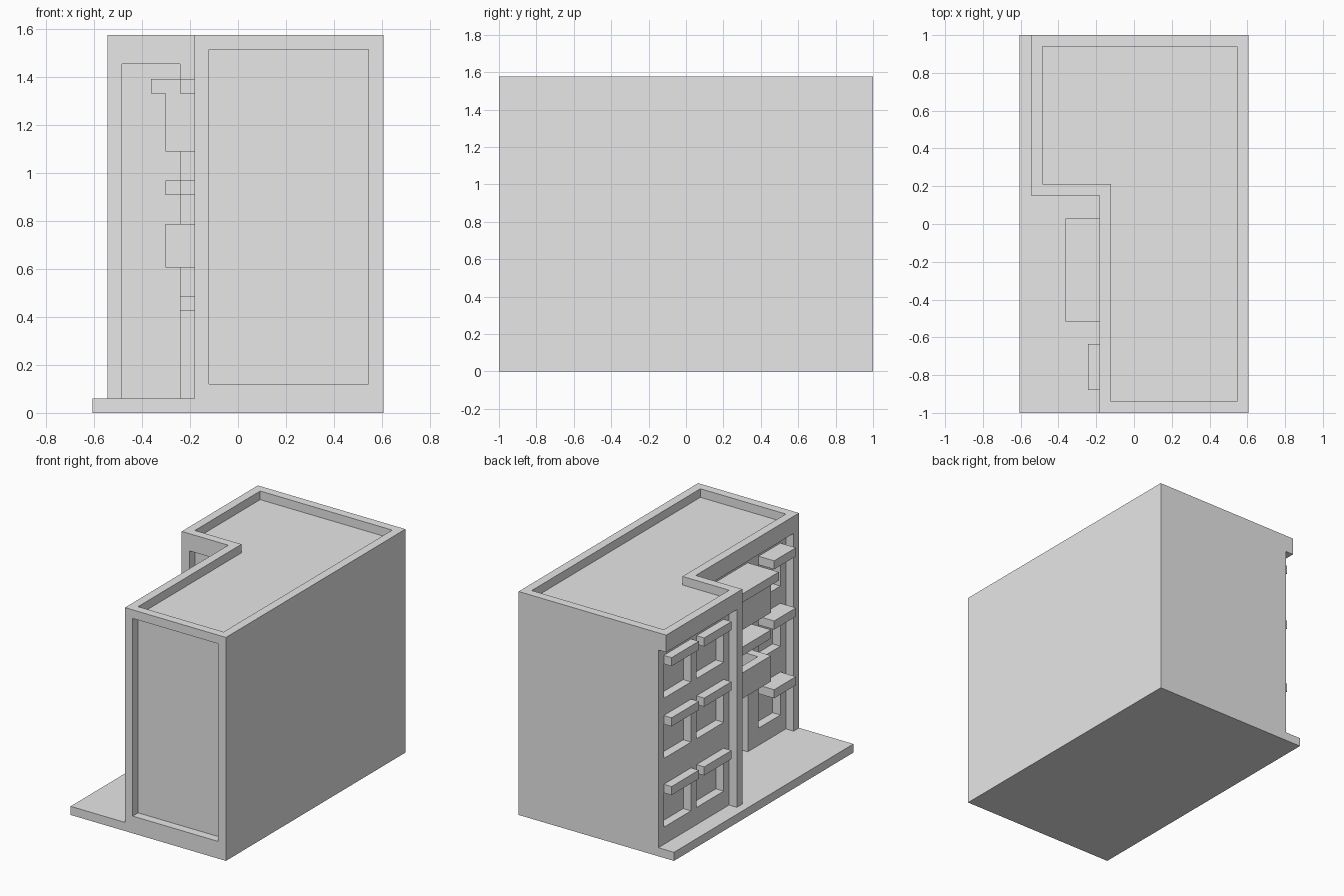
import bpy, bmesh

if "Cube" in bpy.data.objects:
    bpy.data.objects.remove(bpy.data.objects["Cube"], do_unlink=True)

U = 2 / 33  # building module: the block is 33 modules long

plaster = bpy.data.materials.new("light_grey_plaster")
plaster.use_nodes = True
plaster.diffuse_color = (0.8, 0.8, 0.8, 1)
plaster.node_tree.nodes["Principled BSDF"].inputs["Base Color"].default_value = (0.8, 0.8, 0.8, 1)


def prism(name, outline, z0, z1):
    """Extrude a plan outline (in modules) from z0 to z1."""
    bm = bmesh.new()
    base = bm.faces.new([bm.verts.new((x * U, y * U, z0 * U)) for x, y in outline])
    top = bmesh.ops.extrude_face_region(bm, geom=[base])["geom"]
    bmesh.ops.translate(bm, vec=(0, 0, (z1 - z0) * U),
                        verts=[g for g in top if isinstance(g, bmesh.types.BMVert)])
    bmesh.ops.recalc_face_normals(bm, faces=bm.faces)
    mesh = bpy.data.meshes.new(name)
    bm.to_mesh(mesh)
    bm.free()
    mesh.materials.append(plaster)
    obj = bpy.data.objects.new(name, mesh)
    bpy.context.collection.objects.link(obj)
    return obj


def box(name, x, y, z):
    (x0, x1), (y0, y1) = x, y
    return prism(name, [(x0, y0), (x1, y0), (x1, y1), (x0, y1)], *z)


def combine(target, tool, operation="DIFFERENCE"):
    """Apply a boolean and discard the tool."""
    tool.hide_render = True
    mod = target.modifiers.new("cut", "BOOLEAN")
    mod.operation, mod.solver, mod.object = operation, "EXACT", tool
    bpy.context.view_layer.objects.active = target
    bpy.ops.object.modifier_apply(modifier=mod.name)
    bpy.data.objects.remove(tool, do_unlink=True)


def cut(target, x, y, z):
    combine(target, box("cutter", x, y, z))


# L-shaped block standing on a pavement slab
building = box("building", (-10, 10), (-16.5, 16.5), (0, 1))
block = [(-3, -16.5), (10, -16.5), (10, 16.5), (-9, 16.5), (-9, 2.5), (-3, 2.5)]
combine(building, prism("block", block, 0, 26), "UNION")

# Sunken roof behind a parapet
roof = [(-2, -15.5), (9, -15.5), (9, 15.5), (-8, 15.5), (-8, 3.5), (-2, 3.5)]
combine(building, prism("roof_cutter", roof, 25, 27))

# Recessed wall panels
cut(building, (-2, 9), (-18, -15.5), (2, 25))      # front
cut(building, (-4, -2), (-15.5, 1.5), (1, 24))     # street side, near wing
cut(building, (-8, -4), (1, 3.5), (1, 24))         # inner corner
cut(building, (-9.5, -8), (3.5, 17), (1, 24))      # street side, far wing

# Entrance and balcony door
cut(building, (-2.5, -1), (-8.5, 0.5), (1, 10))
cut(building, (-2.5, -1), (-8.5, 0.5), (11, 15))

# Windows with a canopy above each: wall plane, canopy edge, span
columns = [("near_wing", -2, -4, (-14.5, -10.5)),
           ("far_wing_inner", -8, -9, (4.5, 9.5)),
           ("far_wing_outer", -8, -9, (10.5, 15.5))]
for name, wall, edge, span in columns:
    for floor, head in enumerate((7, 15, 22), 1):
        cut(building, (wall - 0.5, wall + 1), span, (head - 4, head))
        box(f"{name}_canopy_{floor}", (edge, wall), span, (head, head + 1))

# Balcony, its canopy and the closed bay with its roof
bay_span = (-8.5, 0.5)
balcony = box("balcony", (-5, -2), bay_span, (10, 13))
cut(balcony, (-4, -1), (-7.5, -0.5), (11, 14))
box("balcony_canopy", (-5, -2), bay_span, (15, 16))
box("bay", (-5, -2), bay_span, (18, 22))
box("bay_roof", (-6, -2), bay_span, (22, 23))
